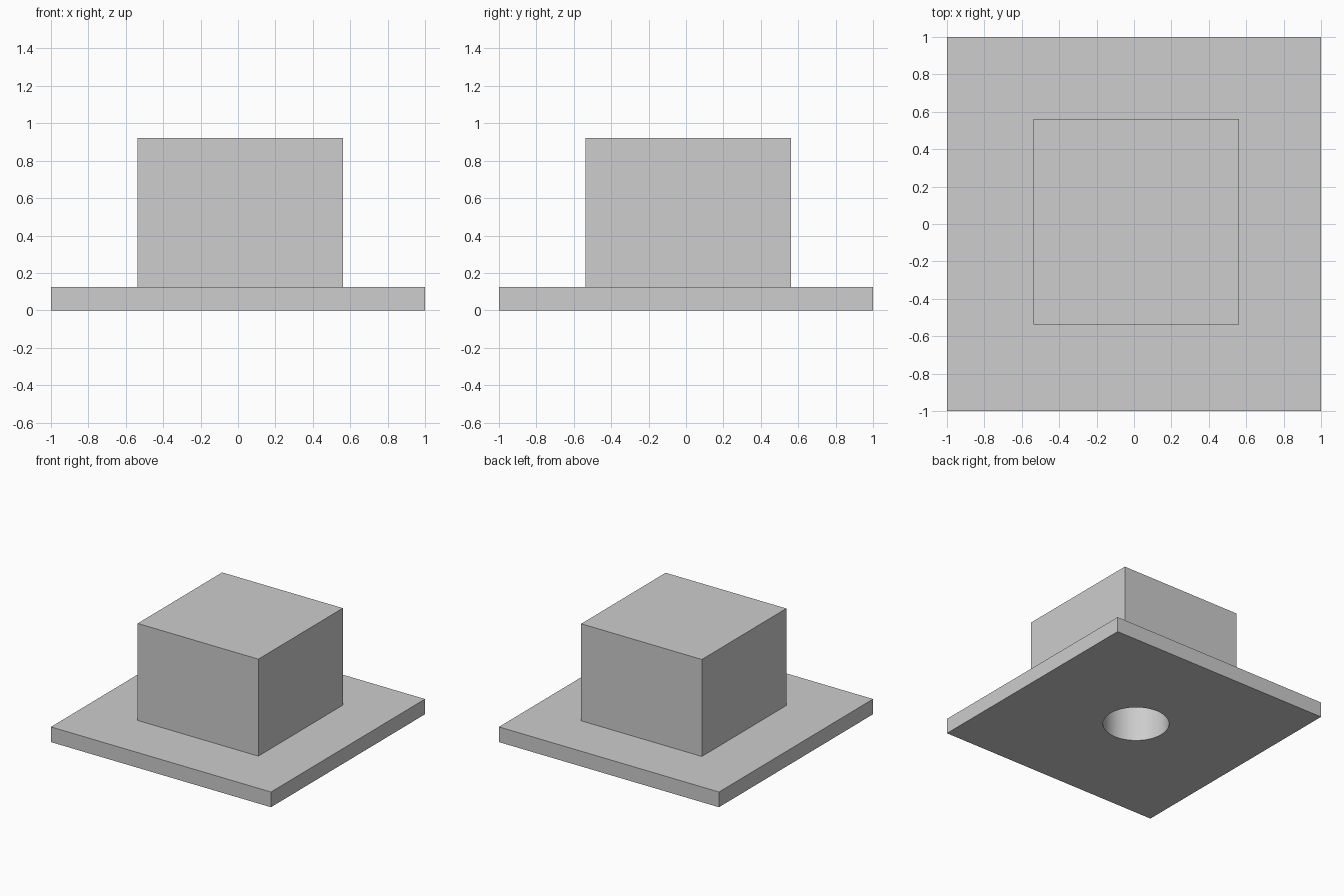
import bpy
import bmesh
from math import copysign
from mathutils import Matrix, Vector

PLATE_H, TOTAL_H = 0.125, 0.922
BLOCK_W, BLOCK_SHIFT = 1.097, 0.012
HOLE_R, HOLE_DEPTH, HOLE_Y = 0.249, 0.6, 0.023

default = bpy.data.objects.get("Cube")
if default:
    bpy.data.objects.remove(default, do_unlink=True)

grey = bpy.data.materials.new("plain grey")
grey.use_nodes = True
colour = (0.61, 0.61, 0.61, 1)
grey.diffuse_color = colour
grey.node_tree.nodes["Principled BSDF"].inputs["Base Color"].default_value = colour


def make_object(name, bm):
    mesh = bpy.data.meshes.new(name)
    bm.to_mesh(mesh)
    bm.free()
    mesh.materials.append(grey)
    obj = bpy.data.objects.new(name, mesh)
    bpy.context.collection.objects.link(obj)
    return obj


# Square base plate with the block raised out of its top face
bm = bmesh.new()
bmesh.ops.create_cube(bm, size=1, matrix=Matrix.Translation((0, 0, PLATE_H / 2))
                      @ Matrix.Diagonal((2, 2, PLATE_H, 1)))
top = max(bm.faces, key=lambda f: f.calc_center_median().z)
bmesh.ops.inset_region(bm, faces=[top], thickness=0.1)
for v in top.verts:
    v.co.x = copysign(BLOCK_W / 2, v.co.x) + BLOCK_SHIFT
    v.co.y = copysign(BLOCK_W / 2, v.co.y) + BLOCK_SHIFT
raised = bmesh.ops.extrude_discrete_faces(bm, faces=[top])["faces"][0]
bmesh.ops.translate(bm, verts=raised.verts, vec=Vector((0, 0, TOTAL_H - PLATE_H)))
body = make_object("base_plate_and_block", bm)

# Round blind hole cut upwards from the underside
bm = bmesh.new()
bmesh.ops.create_cone(bm, cap_ends=True, segments=64, radius1=HOLE_R, radius2=HOLE_R,
                      depth=2 * HOLE_DEPTH, matrix=Matrix.Translation((0, HOLE_Y, 0)))
cutter = make_object("hole_cutter", bm)
cutter.hide_render = True

cut = body.modifiers.new("hole", "BOOLEAN")
cut.operation = "DIFFERENCE"
cut.solver = "EXACT"
cut.object = cutter

# Apply the cut and smooth only the hole wall
bpy.ops.object.select_all(action="DESELECT")
body.select_set(True)
bpy.context.view_layer.objects.active = body
bpy.ops.object.modifier_apply(modifier=cut.name)
bpy.data.objects.remove(cutter, do_unlink=True)
bpy.ops.object.shade_smooth_by_angle()
